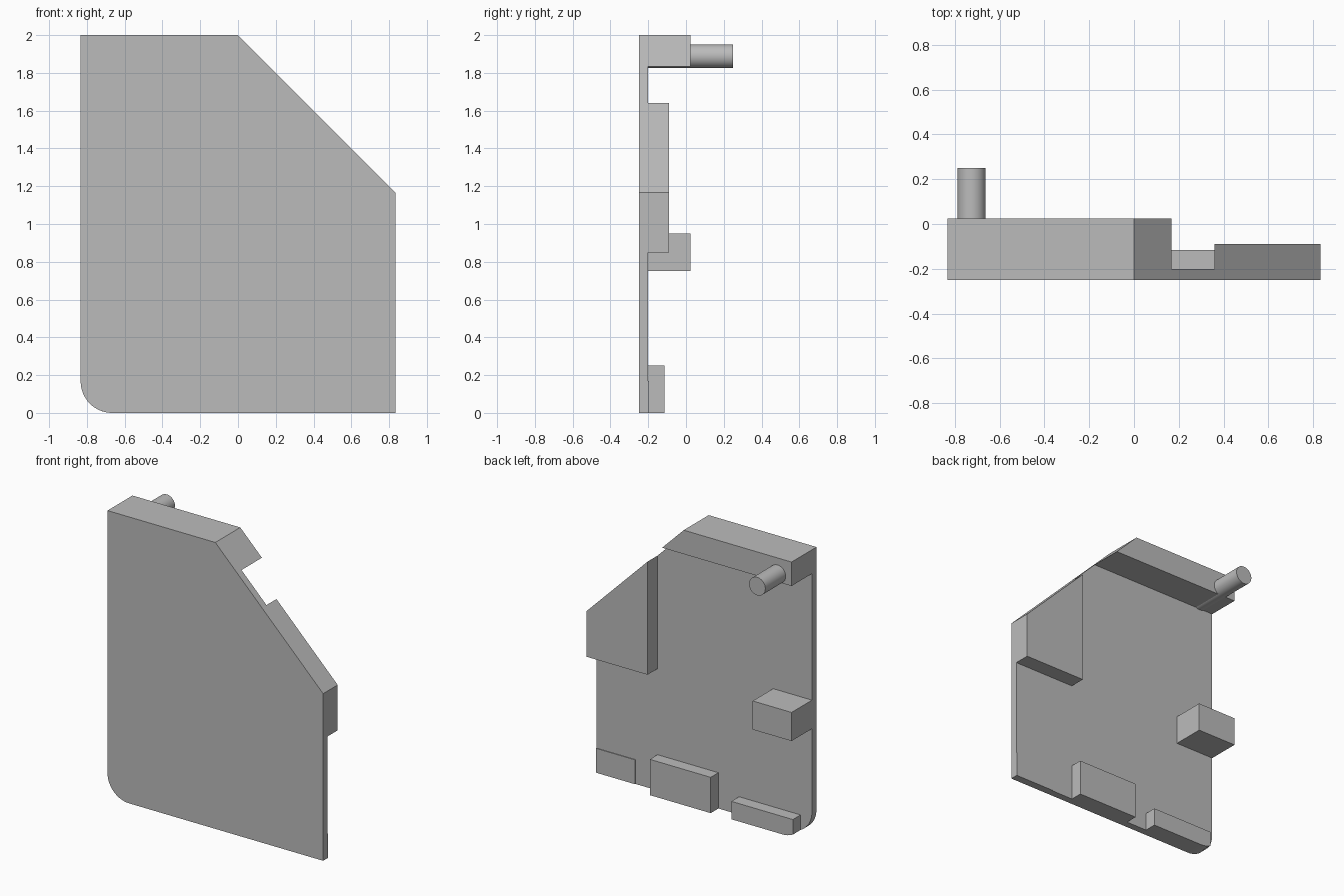
import bpy, bmesh
from math import sin, cos, acos, pi

if "Cube" in bpy.data.objects:
    bpy.data.objects.remove(bpy.data.objects["Cube"])

grey = bpy.data.materials.new("light grey")
grey.use_nodes = True
COLOUR = (0.5, 0.5, 0.5, 1)
grey.diffuse_color = COLOUR
grey.node_tree.nodes["Principled BSDF"].inputs["Base Color"].default_value = COLOUR

W = 0.833            # half width
R = 0.167            # corner radius
BACK = -0.2          # rear face of the panel


def extrude(name, outline, y0, y1):
    """Solid from an (x, z) outline, running from y0 to y1."""
    bm = bmesh.new()
    face = bm.faces.new([bm.verts.new((x, y0, z)) for x, z in outline])
    moved = bmesh.ops.extrude_face_region(bm, geom=[face])["geom"]
    for v in moved:
        if isinstance(v, bmesh.types.BMVert):
            v.co.y = y1
    bmesh.ops.recalc_face_normals(bm, faces=bm.faces)
    mesh = bpy.data.meshes.new(name)
    bm.to_mesh(mesh)
    bm.free()
    mesh.materials.append(grey)
    obj = bpy.data.objects.new(name, mesh)
    bpy.context.collection.objects.link(obj)
    return obj


def box(x0, x1, z0, z1):
    return [(x0, z0), (x1, z0), (x1, z1), (x0, z1)]


def corner(start, end, steps=16):
    """Points on the rounded lower corner."""
    return [(R - W + R * cos(a), R + R * sin(a))
            for a in (start + (end - start) * i / steps for i in range(steps + 1))]


def smooth(obj):
    bpy.ops.object.select_all(action="DESELECT")
    obj.select_set(True)
    bpy.context.view_layer.objects.active = obj
    bpy.ops.object.shade_smooth_by_angle(angle=0.5)


# Main panel with a sloped upper corner and a rounded lower corner
panel = extrude("panel", corner(pi, 1.5 * pi) + [(W, 0), (W, 2 - W), (0, 2), (-W, 2)], -0.25, BACK)
smooth(panel)

# Thick parts along the top and the slope
extrude("top_bar", [(-W, 2 - R), (R, 2 - R), (0, 2), (-W, 2)], BACK, 0.025)
extrude("slope_pad", [(0.36, 0.85), (W, 0.85), (W, 2 - W), (0.36, 1.64)], BACK, -0.09)

# Blocks on the rear face
extrude("side_block", box(-W, -0.533, 0.75, 0.95), BACK, 0.025)
extrude("thin_plate", box(0.53, W, 0, 0.17), BACK, -0.195)
extrude("lower_block", box(-0.11, 0.36, 0, 0.25), BACK, -0.115)

# Low block trimmed to follow the rounded corner
END = -0.745
cut = 2 * pi - acos((END + W - R) / R)
extrude("low_corner_block", corner(cut, 1.5 * pi, 6) + [(-0.27, 0), (-0.27, 0.125), (END, 0.125)],
        BACK, -0.115)

# Round peg
bpy.ops.mesh.primitive_cylinder_add(vertices=32, radius=0.063, depth=0.45,
                                    location=(-0.725, 0.025, 1.888), rotation=(pi / 2, 0, 0))
peg = bpy.context.object
peg.name = "peg"
peg.data.materials.append(grey)
smooth(peg)
